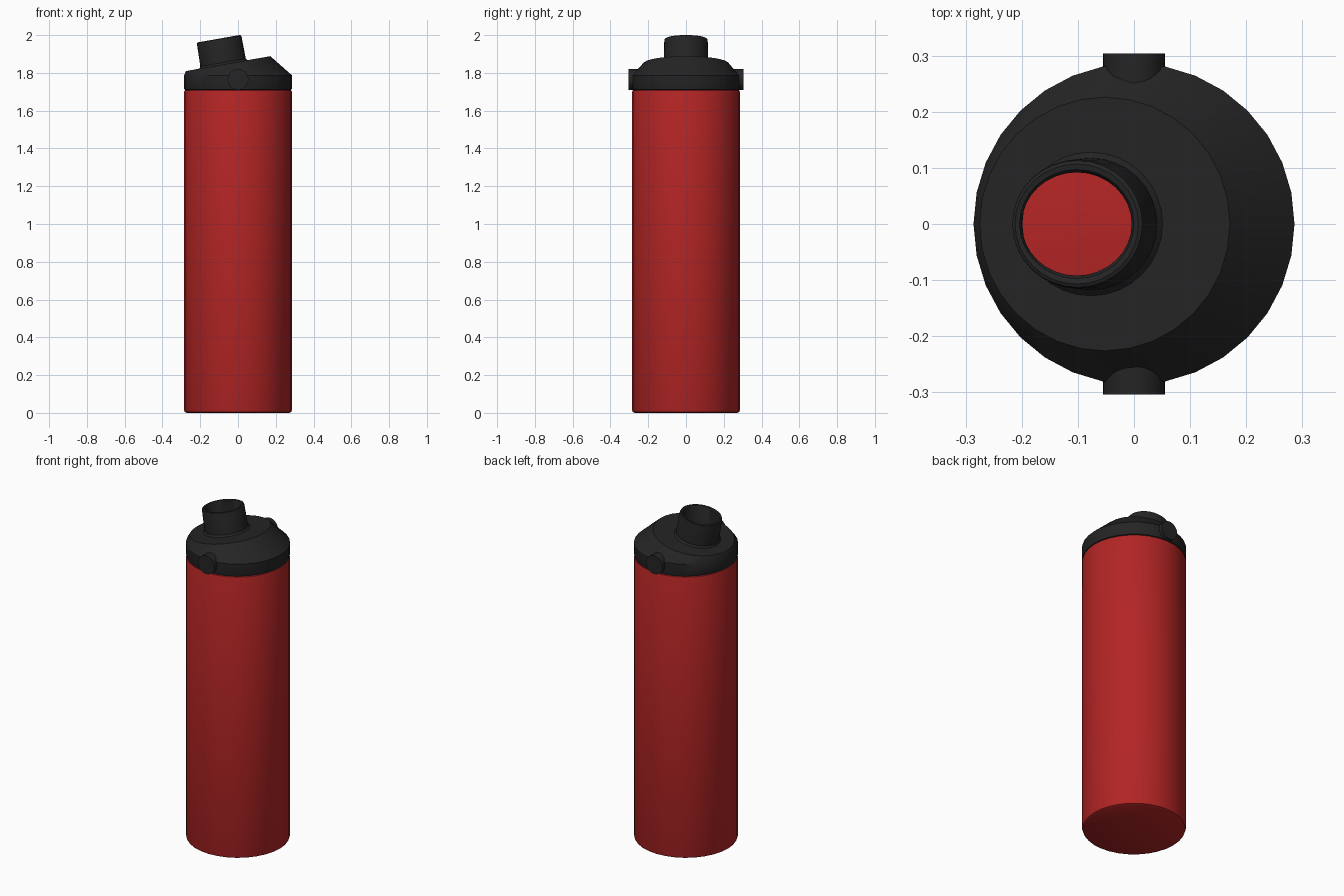
import bpy, bmesh, math

if "Cube" in bpy.data.objects:
    bpy.data.objects.remove(bpy.data.objects["Cube"], do_unlink=True)

SEG = 32
TILT = math.tan(math.radians(10))


def material(name, color):
    m = bpy.data.materials.new(name)
    m.use_nodes = True
    m.diffuse_color = color
    m.node_tree.nodes["Principled BSDF"].inputs["Base Color"].default_value = color
    return m


def finish(obj, mat):
    obj.data.materials.append(mat)
    bpy.ops.object.select_all(action="DESELECT")
    obj.select_set(True)
    bpy.context.view_layer.objects.active = obj
    bpy.ops.object.shade_smooth_by_angle(angle=math.radians(35))


def loft(name, rings, mat, cap_start=True, cap_end=True):
    """Skin elliptical rings given as (centre x, radius x, radius y, z, slope along x)."""
    bm = bmesh.new()
    loops = []
    for cx, rx, ry, z, slope in rings:
        loop = []
        for i in range(SEG):
            a = 2 * math.pi * i / SEG
            dx = rx * math.cos(a)
            loop.append(bm.verts.new((cx + dx, ry * math.sin(a), z + slope * dx)))
        loops.append(loop)
    for low, high in zip(loops, loops[1:]):
        for i in range(SEG):
            j = (i + 1) % SEG
            bm.faces.new((low[i], low[j], high[j], high[i]))
    if cap_start:
        bm.faces.new(loops[0][::-1])
    if cap_end:
        bm.faces.new(loops[-1])
    mesh = bpy.data.meshes.new(name)
    bm.to_mesh(mesh)
    bm.free()
    obj = bpy.data.objects.new(name, mesh)
    bpy.context.collection.objects.link(obj)
    finish(obj, mat)
    return obj


red = material("red", (0.45, 0.018, 0.018, 1))
black = material("black", (0.018, 0.018, 0.018, 1))

# Bottle body with softly rounded ends
R = 0.286
body_profile = [(R - 0.014, 0), (R - 0.004, 0.005), (R, 0.016),
                (R, 1.698), (R - 0.003, 1.706), (R - 0.008, 1.709)]
loft("bottle_body", [(0, r, r, z, 0) for r, z in body_profile], red)

# Lid: collar, shoulder rising to a tilted top, leaning spout with a straight bore
lid_rings = [
    (0, R - 0.008, R - 0.008, 1.709, 0),
    (0, R - 0.002, R - 0.002, 1.712, 0),
    (0, R, R, 1.718, 0),
    (0, R, R, 1.787, 0),
    (-0.052, 0.223, 0.226, 1.849, TILT),
    (-0.077, 0.128, 0.128, 1.845, TILT),
    (-0.079, 0.120, 0.118, 1.855, TILT),
    (-0.099, 0.118, 0.115, 1.970, TILT),
    (-0.101, 0.116, 0.113, 1.978, TILT),
    (-0.102, 0.110, 0.107, 1.981, TILT),
    (-0.102, 0.102, 0.097, 1.979, TILT),
    (-0.102, 0.098, 0.092, 1.972, TILT),
    (-0.102, 0.098, 0.092, 1.709, 0),
]
loft("lid_and_spout", lid_rings, black, cap_start=False, cap_end=False)

# Round hinge knobs on the front and back of the collar
for name, side in (("front_knob", -1), ("back_knob", 1)):
    bpy.ops.mesh.primitive_cylinder_add(
        vertices=SEG, radius=0.055, depth=0.1,
        location=(0, side * 0.254, 1.765), rotation=(math.pi / 2, 0, 0))
    knob = bpy.context.object
    knob.name = name
    finish(knob, black)
